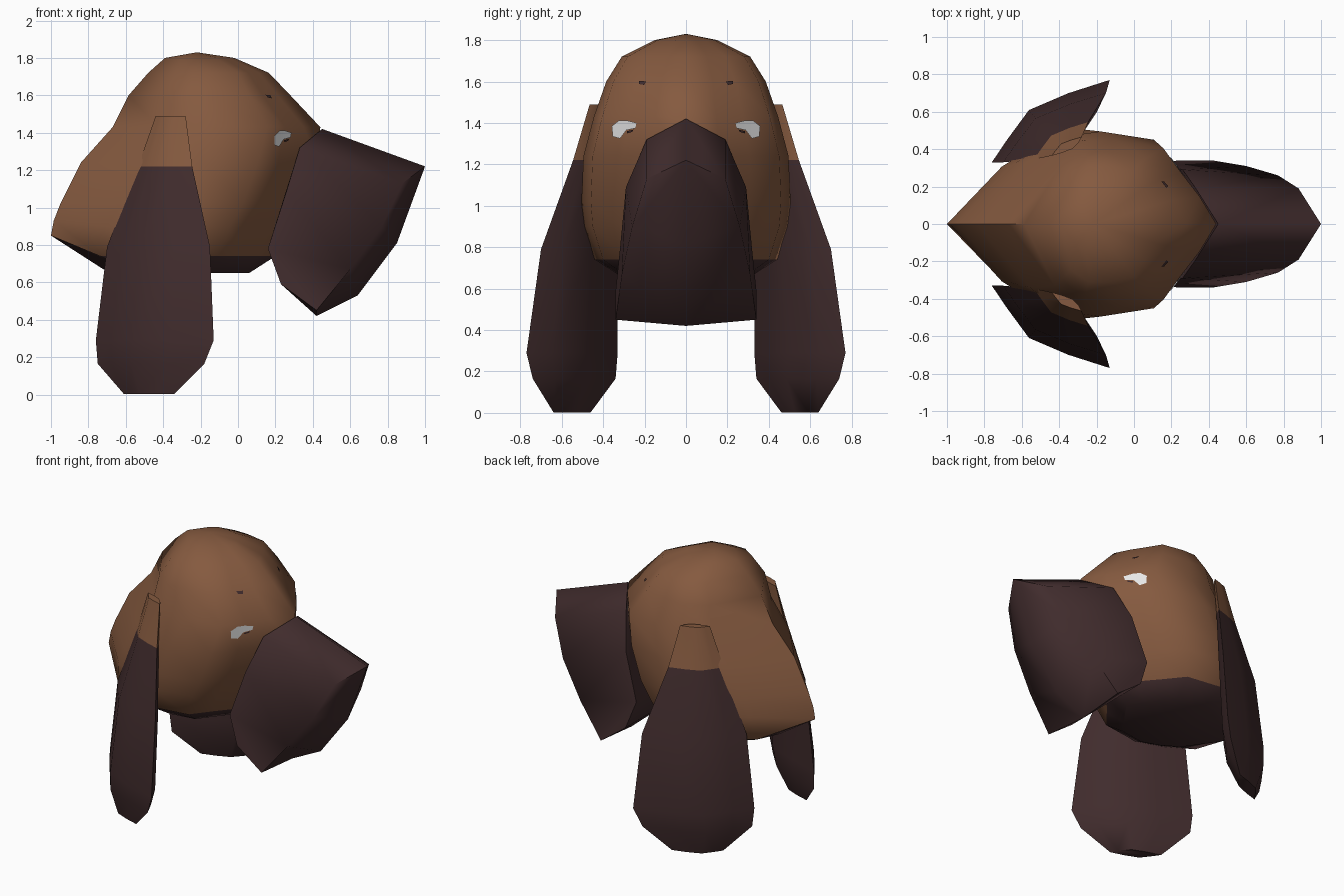
import bpy, bmesh
from mathutils import Vector
from mathutils.bvhtree import BVHTree

if "Cube" in bpy.data.objects:
    bpy.data.objects.remove(bpy.data.objects["Cube"])


def material(name, rgb):
    m = bpy.data.materials.new(name)
    m.diffuse_color = (*rgb, 1)
    m.use_nodes = True
    m.node_tree.nodes["Principled BSDF"].inputs["Base Color"].default_value = m.diffuse_color
    return m


TAN = material("tan fur", (0.235, 0.102, 0.050))
DARK = material("dark fur", (0.052, 0.025, 0.026))
WHITE = material("eye white", (0.88, 0.88, 0.88))


def build(name, verts, faces, mats, rule=None, mirror=False, angle=45):
    """Mesh from points and faces; optional mirror in y and material rule per face."""
    bm = bmesh.new()
    for s in ((1, -1) if mirror else (1,)):
        vs = [bm.verts.new((x, y * s, z)) for x, y, z in verts]
        for f in faces:
            bm.faces.new([vs[i] for i in f])
    bmesh.ops.remove_doubles(bm, verts=bm.verts, dist=0.0005)
    bmesh.ops.recalc_face_normals(bm, faces=bm.faces)
    if rule:
        for f in bm.faces:
            f.material_index = rule(f)
    me = bpy.data.meshes.new(name)
    bm.to_mesh(me)
    bm.free()
    for m in mats:
        me.materials.append(m)
    ob = bpy.data.objects.new(name, me)
    bpy.context.collection.objects.link(ob)
    bpy.ops.object.select_all(action='DESELECT')
    bpy.context.view_layer.objects.active = ob
    ob.select_set(True)
    bpy.ops.object.shade_smooth_by_angle(angle=angle * 3.14159 / 180)
    return ob


def loft(rings):
    """Quads between equal rings."""
    n = len(rings[0])
    faces = [(r * n + i, r * n + (i + 1) % n, (r + 1) * n + (i + 1) % n, (r + 1) * n + i)
             for r in range(len(rings) - 1) for i in range(n)]
    return [p for r in rings for p in r], faces


# Head: stacked plan outlines, pointed at the back and the brow
PLAN = [(0, 0), (.22, .62), (.37, .86), (.52, 1), (.745, .91), (.83, .62), (.92, .33), (1, 0)]
PLAN += [(t, -w) for t, w in PLAN[-2:0:-1]]
LAYERS = [  # back x, front x, half width, z, lift of the back point, fullness behind
    (-.72, .06, .30, .650, .02, 1), (-1.0, .20, .44, .74, .11, 1), (-.985, .28, .495, .90, .03, 1),
    (-.95, .36, .505, 1.02, 0, 1), (-.84, .43, .495, 1.24, 0, 1.1), (-.67, .44, .445, 1.43, 0, 1.2),
    (-.585, .28, .385, 1.60, 0, 1.28), (-.48, .165, .31, 1.72, 0, 1.28), (-.39, -.02, .15, 1.80, 0, 1.2)]
rings = []
for b, f, hw, z, lift, full in LAYERS:
    rings.append([(b + (f - b) * t, hw * max(-1, min(1, w * (full if t < .4 else 1))),
                   z + lift * max(0, 1 - t / .22)) for t, w in PLAN])
verts, faces = loft(rings)
n, top = len(PLAN), len(verts)
verts += [(-.22, 0, 1.83)]
faces += [(top - n + i, top - n + (i + 1) % n, top) for i in range(n)]
faces.append(tuple(range(n)))
# underside below the jaw line is dark
head = build("head", verts, faces, [TAN, DARK],
             lambda f: int(min(v.co.z for v in f.verts) < .70), angle=60)

# Muzzle: rear seam, front rim and centre line of one half, mirrored
REAR = [(.45, 0, 1.42), (.33, .19, 1.32), (.26, .29, 1.09), (.16, .32, .78), (.23, .34, .59)]
RIM = [(1, 0, 1.22), (.88, .19, 1.13), (.77, .26, .90), (.60, .31, .67), (.42, .34, .45)]
CENTRE = [(.85, 0, .81), (.64, 0, .53), (.42, 0, .42), (.23, 0, .59), (.16, 0, .78)]
faces = [(i, i + 1, i + 6, i + 5) for i in range(4)]                     # sides
faces += [(5, 6, 7, 10), (7, 8, 11, 10), (8, 9, 12, 11)]                 # front
faces += [(12, 9, 4, 13), (13, 4, 3, 14), (14, 3, 2, 1, 0)]              # underside, back
build("muzzle", REAR + RIM + CENTRE, faces, [DARK], mirror=True, angle=75)

# Ears: slanted lens sections hanging from the side of the head
LENS = [(-1, -1), (-.74, -.45), (-.37, .27), (.3, .68), (1, 1), (.82, .45), (.37, -.27), (-.3, -.68)]
EAR = [  # z, centre x, centre y, half size x, half size y
    (.003, -.475, .55, .135, .09), (.165, -.465, .54, .285, .20), (.29, -.445, .55, .315, .22),
    (.79, -.425, .515, .275, .185), (1.22, -.39, .445, .145, .10), (1.49, -.36, .415, .08, .05)]
rings = [[(cx + a * sx, cy + b * sy, z) for a, b in LENS] for z, cx, cy, sx, sy in EAR]
verts, faces = loft(rings)
faces += [tuple(range(8)), tuple(range(len(verts) - 8, len(verts)))]
build("ears", verts, faces, [DARK, TAN],
      lambda f: int(f.calc_center_median().z > 1.25), mirror=True, angle=60)

# Eye details: thin plates cast onto the front of the head
tree = BVHTree.FromPolygons([v.co for v in head.data.vertices],
                            [p.vertices[:] for p in head.data.polygons])


def plate(name, outline, mat, lift=.006):
    pts = []
    for y, z in outline:
        hit, normal, _, _ = tree.ray_cast(Vector((3, y, z)), Vector((-1, 0, 0)))
        if normal.x < 0:
            normal = -normal
        pts.append(tuple(hit + normal * lift))
    half = len(pts) // 2   # strip between upper and lower edge
    strip = [(i, i + 1, len(pts) - 2 - i, len(pts) - 1 - i) for i in range(half - 1)]
    build(name, pts, strip, [mat], mirror=True)


plate("eye_whites", [(.235, 1.40), (.28, 1.412), (.32, 1.412), (.355, 1.385),
                     (.35, 1.335), (.315, 1.325), (.285, 1.365), (.24, 1.375)], WHITE)
plate("pupils", [(.25, 1.368), (.282, 1.36), (.28, 1.35), (.255, 1.357)], DARK)
plate("brow_marks", [(.19, 1.597), (.225, 1.60), (.225, 1.585), (.20, 1.58)], DARK)
